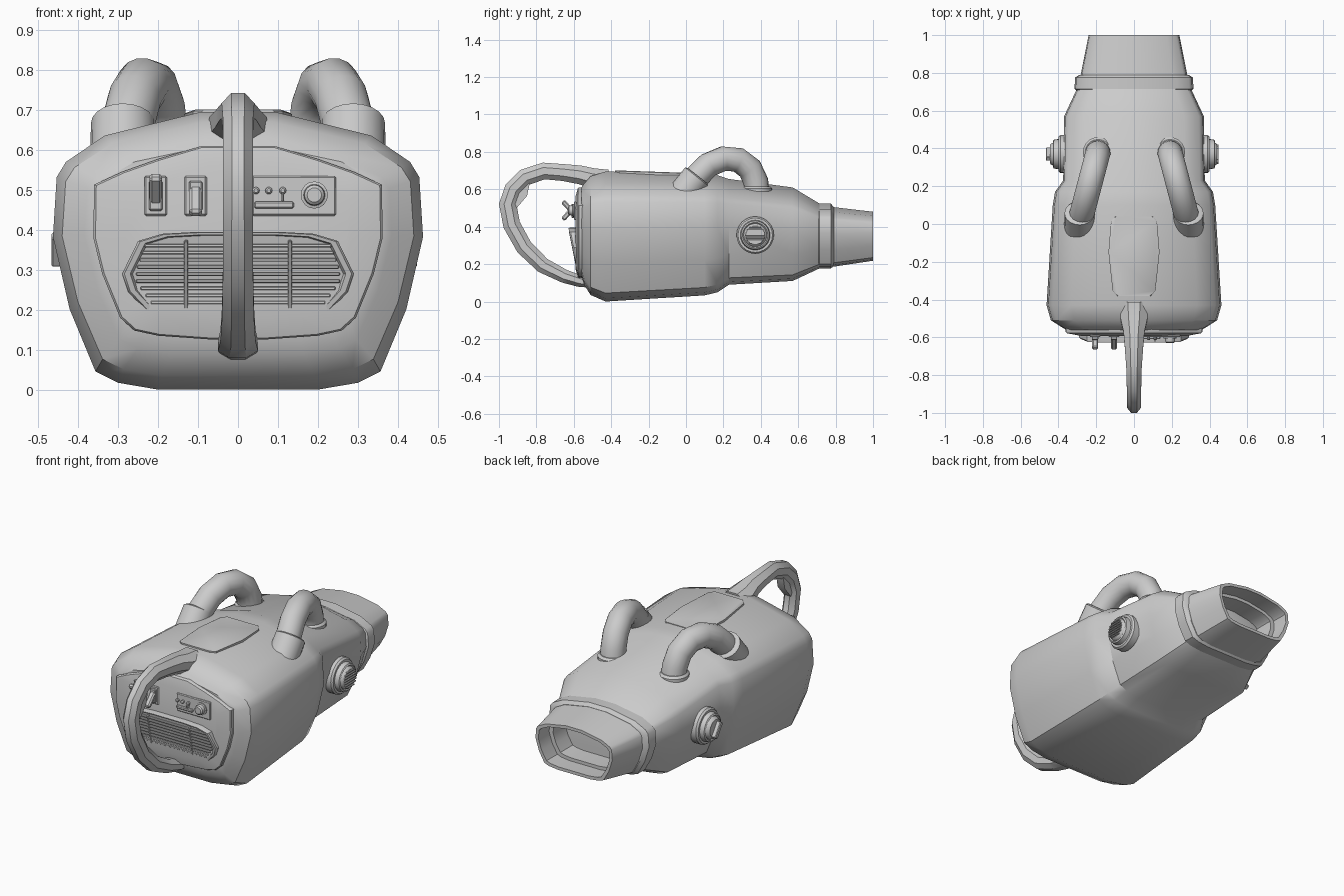
import bpy, bmesh, math
from mathutils import Vector, Matrix

if "Cube" in bpy.data.objects:
    bpy.data.objects.remove(bpy.data.objects["Cube"])


def finish(name, bm):
    bmesh.ops.recalc_face_normals(bm, faces=bm.faces)
    me = bpy.data.meshes.new(name)
    bm.to_mesh(me)
    bm.free()
    ob = bpy.data.objects.new(name, me)
    bpy.context.collection.objects.link(ob)
    return ob


def loft(name, rings):
    """Skin closed rings of equal length and cap both ends."""
    bm = bmesh.new()
    vs = [[bm.verts.new(p) for p in r] for r in rings]
    n = len(vs[0])
    for a, b in zip(vs, vs[1:]):
        for i in range(n):
            bm.faces.new((a[i], a[(i + 1) % n], b[(i + 1) % n], b[i]))
    bm.faces.new(vs[0])
    bm.faces.new(vs[-1])
    return finish(name, bm)


def mirrored(half):
    return half + [(-x, z) for x, z in reversed(half)]


def sweep(name, pts, radii, side, n=8):
    """Elliptical section along a planar path; radii = (sideways, in plane)."""
    pts = [Vector(p) for p in pts]
    side = Vector(side).normalized()
    rings = []
    for i, p in enumerate(pts):
        t = (pts[min(i + 1, len(pts) - 1)] - pts[max(i - 1, 0)]).normalized()
        nrm = t.cross(side)
        w, h = radii[i]
        rings.append([p + side * w * math.cos(a) + nrm * h * math.sin(a)
                      for a in ((k + .5) * math.tau / n for k in range(n))])
    return loft(name, rings)


def box(name, loc, size, rx=0.0, bevel=0.004):
    bm = bmesh.new()
    bmesh.ops.create_cube(bm, size=1)
    bmesh.ops.scale(bm, vec=size, verts=bm.verts)
    if bevel:
        bmesh.ops.bevel(bm, geom=bm.edges[:], offset=bevel, segments=1, affect='EDGES')
    bm.transform(Matrix.Translation(loc) @ Matrix.Rotation(rx, 4, 'X'))
    return finish(name, bm)


def turned(name, origin, axis, prof, n=24):
    """Lathe (distance along axis, radius) about an axis."""
    q = Vector(axis).to_track_quat('Z', 'Y')
    return loft(name, [[Vector(origin) + q @ Vector((r * math.cos(k * math.tau / n),
                r * math.sin(k * math.tau / n), d)) for k in range(n)] for d, r in prof])


# Shared cross-section of casing, collar and nozzle
SECTION = mirrored([(.2, 1), (.72, .915), (.93, .82), (.98, .765), (1, .55),
                    (.91, .29), (.77, .065), (.65, .025), (.43, 0)])


def section_loft(name, stations):
    return loft(name, [[(u * hx, y, z0 + v * (z1 - z0)) for u, v in SECTION]
                       for y, hx, z0, z1 in stations])


section_loft("casing", [
    (-.56, .36, .14, .61), (-.545, .385, .09, .63), (-.51, .44, .035, .67),
    (-.43, .463, 0, .695), (.10, .43, .033, .682), (.17, .418, .05, .675),
    (.23, .375, .09, .655), (.57, .37, .11, .61), (.72, .30, .18, .52)])
section_loft("nozzle_collar", [
    (.70, .295, .19, .51), (.715, .315, .177, .523), (.775, .312, .177, .523), (.79, .29, .19, .505)])
section_loft("nozzle", [
    (.76, .288, .182, .508), (1, .24, .218, .48), (1, .222, .235, .463),
    (.9, .225, .232, .468), (.9, .2, .25, .45), (.78, .2, .25, .45)])

# Front panel, slightly domed
PANEL = mirrored([(.09, .61), (.2, .577), (.29, .545), (.36, .513), (.362, .38), (.34, .29),
                  (.295, .18), (.26, .148), (.2, .135), (.06, .125)])


def panel_ring(outline, y, s, cz, shear=0.0):
    return [(x * s, y - shear * (z - cz) * s, cz + (z - cz) * s) for x, z in outline]


loft("front_panel", [panel_ring(PANEL, y, s, .37) for y, s in
                     ((-.54, 1), (-.572, 1), (-.578, .985), (-.592, .78))])

# Tilted grille with recessed face, slats and dividers
GRILLE = mirrored([(.1, .395), (.19, .39), (.25, .372), (.29, .29), (.275, .245), (.23, .197), (.17, .182)])
loft("grille_frame", [panel_ring(GRILLE, y, s, .287, .2) for y, s in
                      ((-.56, 1), (-.6, 1), (-.607, .98), (-.607, .93), (-.594, .91))])
for i in range(9):
    z = .218 + i * .0178
    w = .255 - .7 * max(0, .27 - z) - .35 * max(0, z - .3)
    box("grille_slat", (0, -.6 - .2 * (z - .287), z), (2 * w, .014, .009), bevel=.002)
for x in (-.13, .13):
    box("grille_divider", (x, -.6, .287), (.01, .017, .175), math.atan(.2), .002)

# Control plates, toggles, knob, lights
for x, tilt, dz in ((-.206, .75, .012), (-.106, -.75, -.012)):
    box("toggle_plate", (x, -.592, .485), (.056, .014, .1))
    box("toggle_housing", (x, -.603, .485), (.034, .02, .075))
    box("toggle_lever", (x, -.625, .487 + dz), (.032, .026, .1), tilt, .007)
box("control_plate", (.14, -.592, .485), (.21, .014, .1))
box("gauge_bar", (.09, -.602, .462), (.1, .014, .017))
for x in (.045, .077, .112):
    turned("indicator_light", (x, -.595, .498), (0, -1, 0), [(0, .009), (.015, .009), (.02, .005)], 10)
box("small_switch", (.112, -.606, .485), (.006, .025, .02), .4, .001)
turned("control_knob", (.191, -.595, .487), (0, -1, 0),
       [(0, .034), (.01, .034), (.012, .027), (.03, .025), (.036, .018)], 16)

# Carry handle
k = 1 / math.cos(math.pi / 8)
HANDLE = [(-.42, .65, .076, .055), (-.50, .66, .072, .053), (-.57, .678, .056, .05),
          (-.66, .69, .048, .045), (-.76, .698, .041, .045), (-.86, .665, .038, .046),
          (-.925, .6, .037, .047), (-.953, .52, .037, .047), (-.932, .41, .038, .046),
          (-.865, .29, .038, .045), (-.765, .193, .04, .042), (-.65, .135, .044, .036),
          (-.57, .11, .05, .032), (-.53, .1, .045, .025)]
sweep("carry_handle", [(0, y, z) for y, z, w, h in HANDLE],
      [(w * k, h * k) for y, z, w, h in HANDLE], (1, 0, 0))
TRIGGER = [(-.875, .65), (-.835, .635), (-.85, .565), (-.905, .5), (-.93, .56)]
loft("trigger", [[(x, y, z) for y, z in TRIGGER] for x in (-.022, .022)])

# Top hatch
HATCH = mirrored([(.1, .04), (.122, .015), (.135, -.15), (.113, -.355), (.09, -.38)])
loft("top_hatch", [[(x * s, y, z - .035 * (y + .17)) for x, y in HATCH]
                   for z, s in ((.64, 1), (.69, 1), (.694, .95))])

# Pair of bent hoses with end collars
HOSE = [(0, .60), (.06, .67), (.12, .73), (.2, .764), (.28, .757), (.342, .71), (.374, .64), (.38, .57)]
for s in (-1, 1):
    path = [(s * (.29 - .1 * y / .38), y, z) for y, z in HOSE]
    across = (.38, s * .1, 0)
    sweep("hose", path, [(.067, .067)] * len(path), across, 16)
    low = Vector((s * .288, .005, .60))
    turned("hose_front_collar", low, (0, .62, .78),
           [(-.04, .082), (.085, .08), (.092, .068)], 20)
    turned("hose_rear_collar", (s * .19, .38, .55), (0, 0, 1),
           [(0, .08), (.055, .08), (.066, .068)], 20)

# Side ports: vent on the right, turn knob on the left
for s in (-1, 1):
    turned("side_port", (s * .35, .37, .355), (s, 0, 0),
           [(0, .1), (.04, .1), (.05, .092), (.05, .08), (.075, .076), (.08, .068),
            (.074, .062)] + ([(.09, .055), (.094, .05)] if s < 0 else [(.085, .057), (.09, .05)]), 24)
for i in range(-3, 4):
    z = i * .014
    box("vent_slat", (.442, .37, .355 + z), (.012, 2 * math.sqrt(.052 ** 2 - z * z), .007), bevel=.001)
box("turn_knob_bar", (-.45, .37, .35), (.034, .026, .09), .6, .004)

# Smooth shading with sharp edges kept
bpy.ops.object.select_all(action='SELECT')
bpy.context.view_layer.objects.active = bpy.data.objects["casing"]
bpy.ops.object.shade_smooth_by_angle(angle=math.radians(35))
